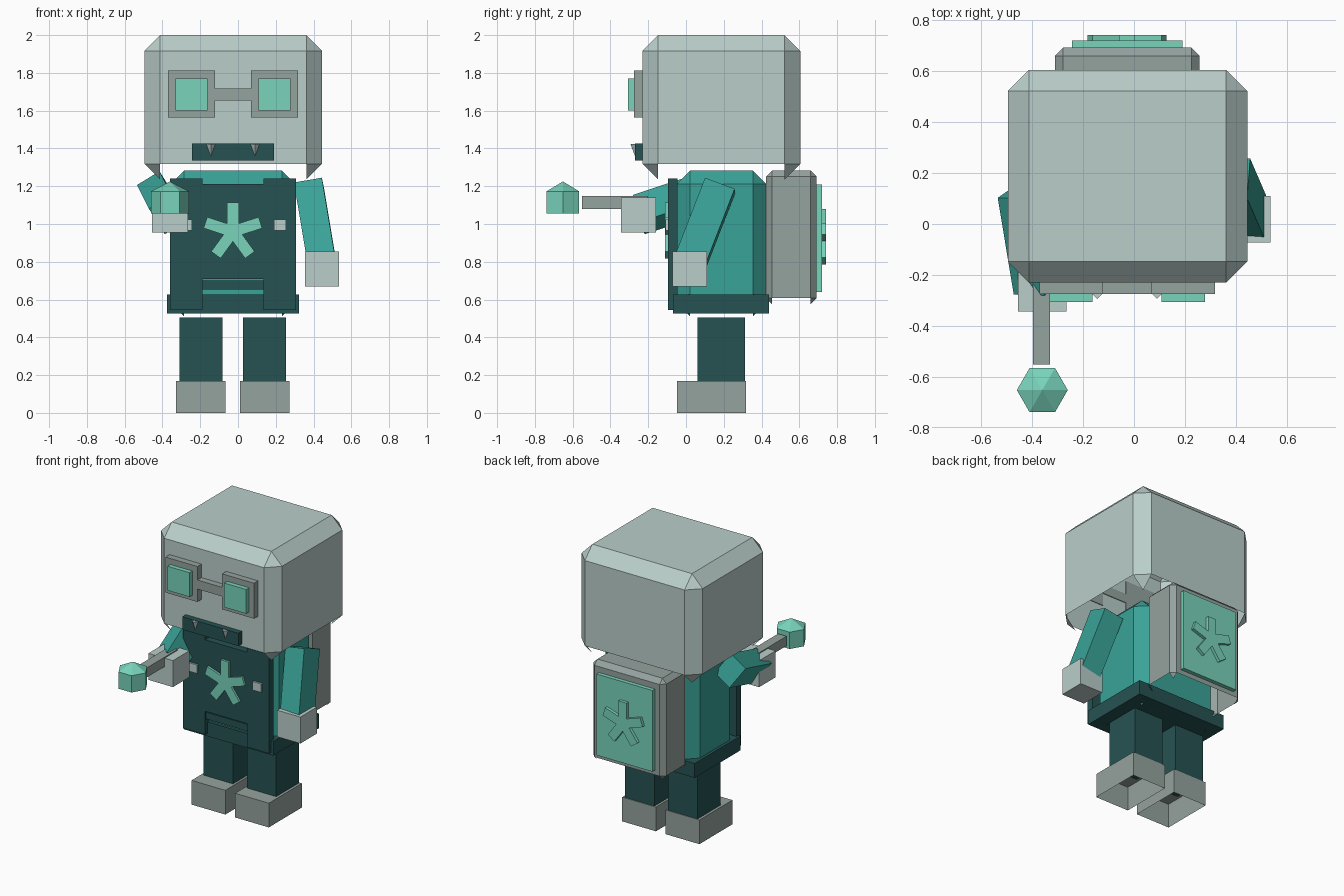
import bpy, bmesh, math
from mathutils import Vector, Matrix

cube = bpy.data.objects.get("Cube")
if cube:
    bpy.data.objects.remove(cube, do_unlink=True)

CX = -0.027  # body centre line


def material(name, r, g, b):
    lin = [((c / 255 + 0.055) / 1.055) ** 2.4 for c in (r, g, b)] + [1.0]
    m = bpy.data.materials.new(name)
    m.use_nodes = True
    m.diffuse_color = lin
    m.node_tree.nodes["Principled BSDF"].inputs["Base Color"].default_value = lin
    return m


PALE = material("pale grey", 186, 206, 202)
GREY = material("mid grey", 149, 163, 159)
TEAL = material("teal", 57, 163, 152)
DARK = material("dark teal", 38, 82, 82)
MINT = material("mint green", 120, 211, 187)


def finish(name, bm, mat):
    bmesh.ops.recalc_face_normals(bm, faces=bm.faces)
    mesh = bpy.data.meshes.new(name)
    bm.to_mesh(mesh)
    bm.free()
    mesh.materials.append(mat)
    obj = bpy.data.objects.new(name, mesh)
    bpy.context.scene.collection.objects.link(obj)
    return obj


def box(name, mat, x, y, z, bevel=0, open_bottom=False):
    """Box from (min, max) ranges, optionally chamfered and open underneath."""
    bm = bmesh.new()
    bmesh.ops.create_cube(bm, size=1)
    for v in bm.verts:
        v.co = [(r[0] + r[1]) / 2 + c * (r[1] - r[0]) for c, r in zip(v.co, (x, y, z))]
    if bevel:
        bmesh.ops.bevel(bm, geom=bm.edges[:], offset=bevel, segments=1,
                        profile=0.5, affect='EDGES')
    if open_bottom:
        bm.normal_update()
        under = [f for f in bm.faces if f.normal.z < -0.65]
        bmesh.ops.delete(bm, geom=under, context='FACES')
    return finish(name, bm, mat)


def plate(name, mat, profile, y0, y1):
    """Flat x-z outline extruded along y."""
    bm = bmesh.new()
    face = bm.faces.new([bm.verts.new((px, y0, pz)) for px, pz in profile])
    ext = bmesh.ops.extrude_face_region(bm, geom=[face])
    moved = [g for g in ext["geom"] if isinstance(g, bmesh.types.BMVert)]
    bmesh.ops.translate(bm, verts=moved, vec=(0, y1 - y0, 0))
    return finish(name, bm, mat)


def limb(name, mat, start, end, side, width, depth):
    """Square bar between two points, its width running along side."""
    a, b = Vector(start), Vector(end)
    axis = (b - a).normalized()
    s = Vector(side)
    s = (s - axis * s.dot(axis)).normalized()
    rot = Matrix((s, axis.cross(s), axis)).transposed().to_4x4()
    bm = bmesh.new()
    bmesh.ops.create_cube(bm, size=1)
    bmesh.ops.scale(bm, vec=(width, depth, (b - a).length), verts=bm.verts)
    bmesh.ops.transform(bm, matrix=Matrix.Translation((a + b) / 2) @ rot, verts=bm.verts)
    return finish(name, bm, mat)


def cone(name, mat, centre, sides, r1, r2, height, turn=0):
    bm = bmesh.new()
    bmesh.ops.create_cone(bm, cap_ends=True, segments=sides, radius1=r1, radius2=r2,
                          depth=height, matrix=Matrix.Translation(centre)
                          @ Matrix.Rotation(turn, 4, 'Z'))
    bmesh.ops.remove_doubles(bm, verts=bm.verts, dist=0.0001)
    return finish(name, bm, mat)


def star(name, z, y0, y1, half=0.031, reach=0.153):
    """Five square-ended arms around a centre."""
    pts = []
    for i in range(5):
        a = math.radians(90 + 72 * i)
        out = Vector((math.cos(a), math.sin(a)))
        side = Vector((-out.y, out.x)) * half
        notch = Vector((math.cos(a + math.pi / 5), math.sin(a + math.pi / 5)))
        pts += [out * reach - side, out * reach + side,
                notch * half / math.sin(math.pi / 5)]
    plate(name, MINT, [(CX + p.x, z + p.y) for p in pts], y0, y1)


def both(centre, half):
    """Left and right x ranges mirrored about the centre line."""
    for label, s in (("left", 1), ("right", -1)):
        c = CX + s * centre
        yield label, (c - half, c + half)


# Head, open underneath
box("head", PALE, (-0.495, 0.445), (-0.23, 0.605), (1.235, 2.0), 0.083, True)

# Goggles
for label, xr in both(0.22, 0.124):
    box(label + "_goggle_frame", GREY, xr, (-0.275, -0.225), (1.564, 1.813))
for label, xr in both(0.22, 0.085):
    box(label + "_goggle_lens", MINT, xr, (-0.307, -0.27), (1.601, 1.771))
box("goggle_bridge", GREY, (-0.125, 0.072), (-0.275, -0.225), (1.654, 1.718))

# Mouth and fangs
box("mouth", DARK, (-0.244, 0.191), (-0.27, -0.225), (1.336, 1.426))
for label, xr in both(0.117, 0.03):
    cone(label + "_fang", PALE, (sum(xr) / 2, -0.262, 1.386), 4, 0.004, 0.032, 0.076)

# Torso and belt
box("torso", TEAL, (-0.355, 0.302), (-0.048, 0.424), (0.51, 1.283), 0.07, True)
box("belt", DARK, (-0.376, 0.323), (-0.069, 0.44), (0.525, 0.626))

# Bib with a neck notch and a lower slot
half_bib = [(0.162, 0.71), (0.162, 0.546), (0.333, 0.546),
            (0.333, 1.24), (0.162, 1.24), (0.162, 1.212)]
outline = [(CX + x, z) for x, z in half_bib]
outline += [(CX - x, z) for x, z in reversed(half_bib)]
plate("bib", DARK, outline, -0.095, -0.045)
box("bib_pocket_bar", DARK, (-0.19, 0.136), (-0.085, -0.045), (0.652, 0.7))
for label, xr in both(0.249, 0.032):
    box(label + "_button", PALE, xr, (-0.108, -0.09), (0.965, 1.025))
star("front_star", 0.96, -0.11, -0.09)

# Legs and hollow shoes
for label, xr in both(0.168, 0.114):
    box(label + "_leg", DARK, xr, (0.06, 0.313), (0.17, 0.505))
for label, xr in both(0.169, 0.131):
    box(label + "_shoe", GREY, xr, (-0.048, 0.318), (0, 0.17), 0, True)

# Lowered left arm
limb("left_arm", TEAL, (0.376, 0.18, 1.203), (0.445, 0.02, 0.79), (1, 0, 0.2), 0.15, 0.168)
box("left_hand", PALE, (0.355, 0.535), (-0.072, 0.11), (0.668, 0.854))

# Raised right arm
limb("right_arm", TEAL, (-0.433, 0.13, 1.175), (-0.37, -0.25, 1.05),
     (0.85, 0, 0.53), 0.14, 0.17)
box("right_hand", PALE, (-0.456, -0.265), (-0.343, -0.16), (0.954, 1.14))

# Wand held forward
box("wand_rod", GREY, (-0.396, -0.33), (-0.551, -0.2), (1.08, 1.147))
cone("wand_gem", MINT, (-0.36, -0.652, 1.114), 6, 0.1, 0.1, 0.118, math.pi / 2)
cone("wand_gem_tip", MINT, (-0.36, -0.652, 1.199), 6, 0.1, 0, 0.052, math.pi / 2)

# Backpack with a panel and star
box("backpack", GREY, (-0.311, 0.258), (0.424, 0.692), (0.575, 1.283), 0.032, True)
box("backpack_panel", MINT, (-0.243, 0.191), (0.685, 0.72), (0.64, 1.21))
star("back_star", 0.927, 0.715, 0.742)
